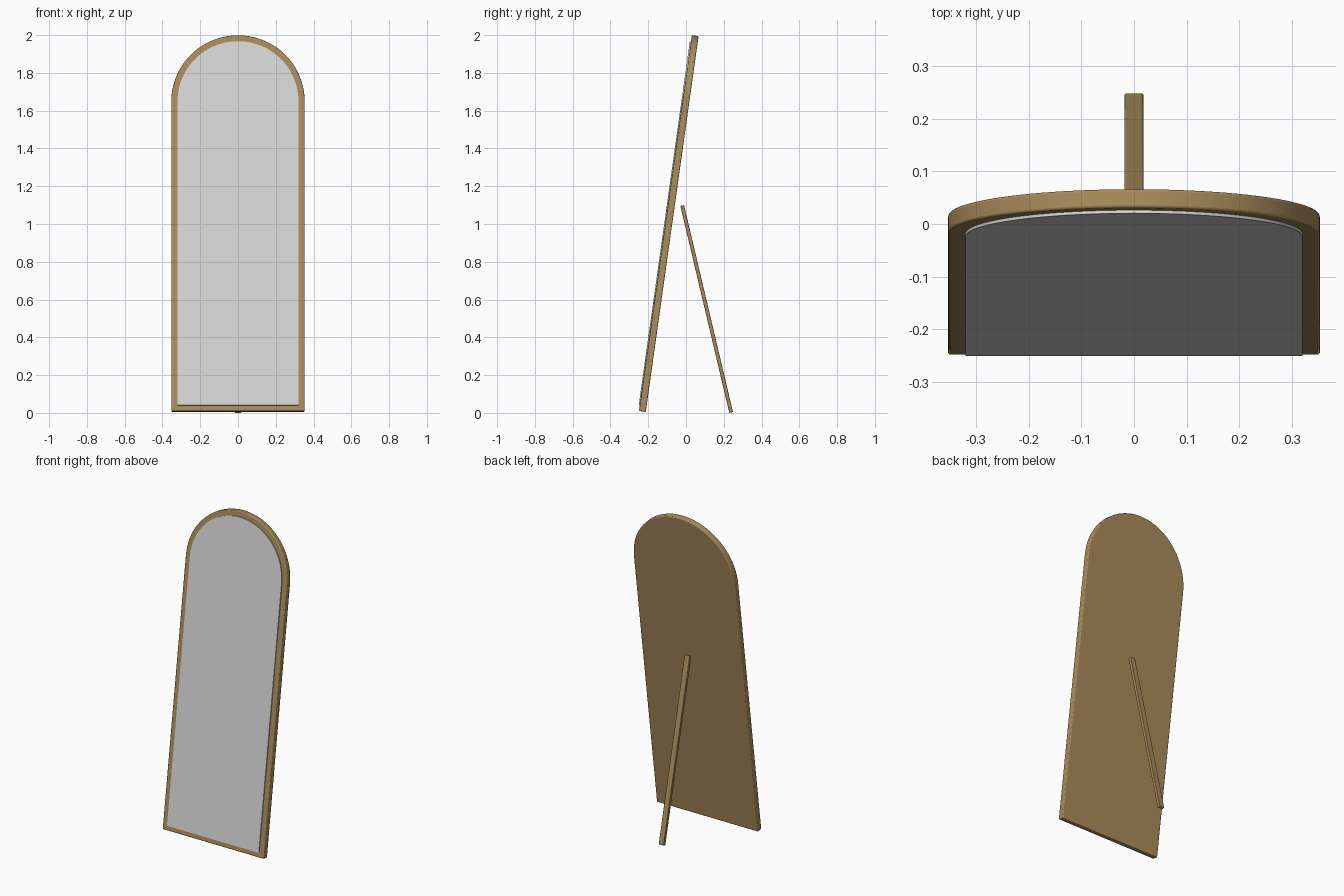
import bpy, bmesh
from math import sin, cos, pi, radians
from mathutils import Matrix, Vector

cube = bpy.data.objects.get("Cube")
if cube:
    bpy.data.objects.remove(cube, do_unlink=True)


def material(name, rgb):
    m = bpy.data.materials.new(name)
    m.use_nodes = True
    m.diffuse_color = (*rgb, 1)
    m.node_tree.nodes["Principled BSDF"].inputs["Base Color"].default_value = (*rgb, 1)
    return m


tan = material("tan wood", (0.40, 0.26, 0.105))
silver = material("silver glass", (0.68, 0.68, 0.68))


def arch(radius, bottom, spring, segments=48):
    """Outline with a flat base and a semicircular top."""
    curve = [(radius * cos(pi * i / segments), spring + radius * sin(pi * i / segments))
             for i in range(segments + 1)]
    return [(-radius, bottom), (radius, bottom)] + curve


def slab(name, outline, front, back, mat, matrix, bevel):
    """Extrude an x-z outline along y, round its edges and lean it."""
    bm = bmesh.new()
    face = bm.faces.new([bm.verts.new((x, front, z)) for x, z in outline])
    moved = bmesh.ops.extrude_face_region(bm, geom=[face])["geom"]
    bmesh.ops.translate(bm, vec=(0, back - front, 0),
                        verts=[v for v in moved if isinstance(v, bmesh.types.BMVert)])
    bmesh.ops.recalc_face_normals(bm, faces=bm.faces)
    mesh = bpy.data.meshes.new(name)
    bm.to_mesh(mesh)
    bm.free()
    mesh.materials.append(mat)
    ob = bpy.data.objects.new(name, mesh)
    bpy.context.collection.objects.link(ob)
    ob.matrix_world = matrix
    if bevel:
        mod = ob.modifiers.new("soft edges", "BEVEL")
        mod.width, mod.segments = bevel, 3
        mod.limit_method = "ANGLE"
        mod.angle_limit = radians(30)
    bpy.ops.object.select_all(action="DESELECT")
    ob.select_set(True)
    bpy.context.view_layer.objects.active = ob
    bpy.ops.object.shade_smooth_by_angle(angle=radians(35))
    return ob


# Arched panel leaning back, with a thin mirror plate on its front
lean = Matrix.Translation((0, -0.213, 0.005)) @ Matrix.Rotation(radians(-8), 4, "X")
SPRING = 1.656
slab("arched_frame", arch(0.353, 0, SPRING), -0.036, 0, tan, lean, 0.005)
slab("mirror_glass", arch(0.32, 0.03, SPRING), -0.042, -0.034, silver, lean, 0)

# Single rear prop, leaning the other way
foot, top = Vector((0, 0.239, 0.002)), Vector((0, -0.02, 1.098))
prop = Matrix.Translation(foot) @ Matrix.Rotation(radians(13.3), 4, "X")
length = (top - foot).length
half = 0.018
slab("rear_prop", [(-half, 0), (half, 0), (half, length), (-half, length)],
     -0.01, 0.01, tan, prop, 0.004)
